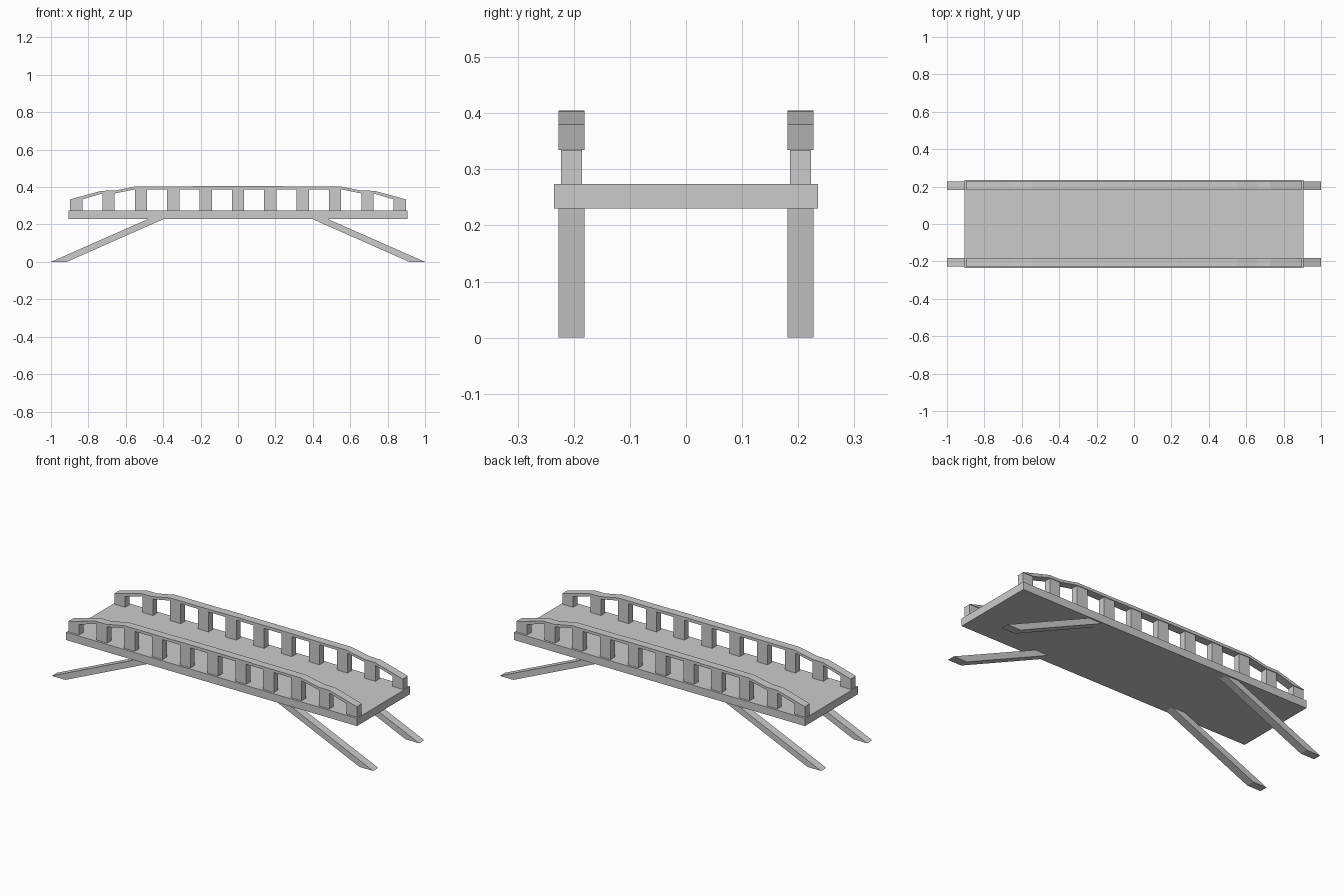
import bpy, bmesh

if "Cube" in bpy.data.objects:
    bpy.data.objects.remove(bpy.data.objects["Cube"])


def extrude_profile(name, pts, y0, y1):
    """Solid made from an x-z outline swept between two y values."""
    bm = bmesh.new()
    face = bm.faces.new([bm.verts.new((x, y0, z)) for x, z in pts])
    new = bmesh.ops.extrude_face_region(bm, geom=[face])["geom"]
    verts = [v for v in new if isinstance(v, bmesh.types.BMVert)]
    bmesh.ops.translate(bm, verts=verts, vec=(0, y1 - y0, 0))
    bmesh.ops.recalc_face_normals(bm, faces=bm.faces)
    mesh = bpy.data.meshes.new(name)
    bm.to_mesh(mesh)
    bm.free()
    obj = bpy.data.objects.new(name, mesh)
    bpy.context.collection.objects.link(obj)
    return obj


def box(name, x0, x1, y0, y1, z0, z1):
    return extrude_profile(name, [(x0, z0), (x1, z0), (x1, z1), (x0, z1)], y0, y1)


# deck
box("deck", -0.905, 0.905, -0.235, 0.235, 0.23, 0.2735)

# handrail outline: left half, mirrored; the underside sits flat on the posts
top = [(-0.898, 0.334), (-0.73, 0.38), (-0.66, 0.381), (-0.55, 0.403), (-0.25, 0.4035), (-0.24, 0.405)]
under = [(-0.832, 0.334), (-0.727, 0.365), (-0.66, 0.366), (-0.55, 0.388)]
rail = (top + [(-x, z) for x, z in reversed(top)]
        + [(-x, z) for x, z in under] + list(reversed(under)))

# slanted leg outline
leg = [(-1.0, 0), (-0.915, 0), (-0.393, 0.231), (-0.476, 0.231)]

post_tops = [0.39, 0.39, 0.39, 0.39, 0.366, 0.334]

for side, s in (("front", -1), ("back", 1)):
    extrude_profile(f"{side}_handrail", rail, s * 0.181, s * 0.227)
    # railing posts
    for i in range(-5, 6):
        x = i * 0.173
        box(f"{side}_post_{i + 6}", x - 0.033, x + 0.033,
            s * 0.185, s * 0.223, 0.27, post_tops[abs(i)])
    # legs
    for end, m in (("left", 1), ("right", -1)):
        extrude_profile(f"{side}_{end}_leg", [(m * x, z) for x, z in leg],
                        s * 0.181, s * 0.227)
